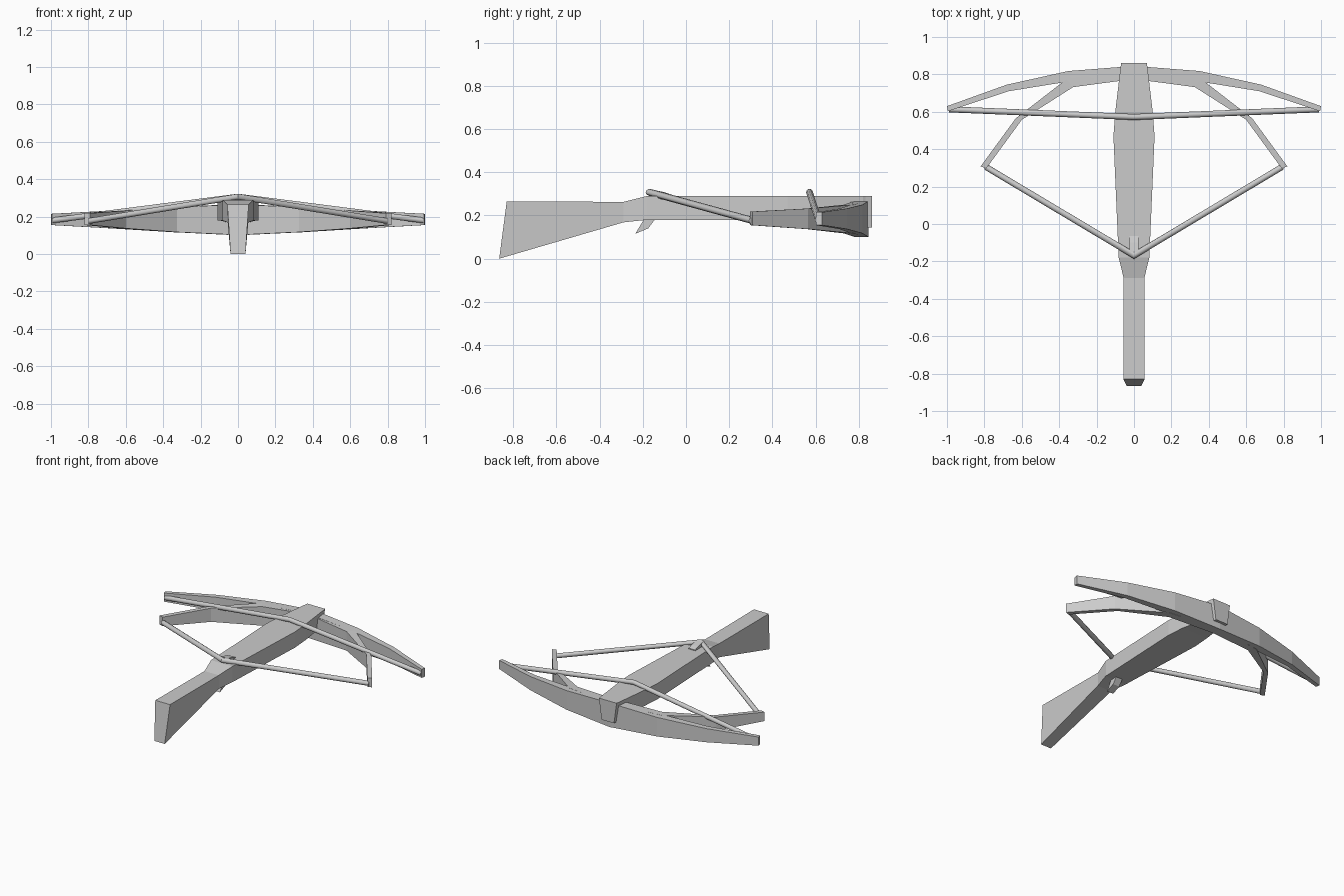
import bpy, bmesh, math

if "Cube" in bpy.data.objects:
    bpy.data.objects.remove(bpy.data.objects["Cube"])


def loft(name, rings):
    """Skin a list of equal-sized vertex rings and cap both ends."""
    bm = bmesh.new()
    vs = [[bm.verts.new(p) for p in r] for r in rings]
    n = len(rings[0])
    for a, b in zip(vs, vs[1:]):
        for i in range(n):
            j = (i + 1) % n
            bm.faces.new((a[i], a[j], b[j], b[i]))
    bm.faces.new(vs[0])
    bm.faces.new(vs[-1])
    bmesh.ops.recalc_face_normals(bm, faces=bm.faces)
    me = bpy.data.meshes.new(name)
    bm.to_mesh(me)
    bm.free()
    ob = bpy.data.objects.new(name, me)
    bpy.context.collection.objects.link(ob)
    return ob


def mirrored(half):
    """Extend rings running from x=0 outwards to the -x side too."""
    return [[(-x, y, z) for x, y, z in r] for r in half[:0:-1]] + half


# Stock: (y bottom, y top, z bottom, z top, half width bottom, half width top)
stations = [
    (-0.865, -0.83, 0.0, 0.265, 0.04, 0.057),
    (-0.29, -0.29, 0.168, 0.263, 0.055, 0.055),
    (-0.18, -0.18, 0.18, 0.29, 0.082, 0.082),
    (0.47, 0.47, 0.18, 0.29, 0.11, 0.11),
    (0.60, 0.60, 0.18, 0.29, 0.10, 0.10),
    (0.82, 0.82, 0.17, 0.29, 0.06, 0.074),
    (0.83, 0.83, 0.145, 0.29, 0.05, 0.073),
    (0.862, 0.862, 0.145, 0.29, 0.048, 0.068),
]
loft("stock", [[(-wb, yb, zb), (wb, yb, zb), (wt, yt, zt), (-wt, yt, zt)]
               for yb, yt, zb, zt, wb, wt in stations])


# Bow limbs: (outer x, outer y, inner x, inner y, z bottom, z top)
def bow(name, pts):
    loft(name, mirrored([[(ox, oy, zb), (ox, oy, zt), (ix, iy, zt), (ix, iy, zb)]
                         for ox, oy, ix, iy, zb, zt in pts]))


bow("bow_relaxed", [
    (0, 0.845, 0, 0.778, 0.10, 0.268),
    (0.35, 0.818, 0.33, 0.765, 0.117, 0.25),
    (0.68, 0.745, 0.67, 0.71, 0.137, 0.232),
    (1.0, 0.63, 0.995, 0.603, 0.155, 0.215)])
bow("bow_drawn", [
    (0, 0.842, 0, 0.775, 0.102, 0.266),
    (0.36, 0.775, 0.325, 0.732, 0.117, 0.25),
    (0.632, 0.565, 0.60, 0.557, 0.137, 0.232),
    (0.82, 0.308, 0.79, 0.297, 0.155, 0.218)])


# Strings: bent round cords from tip to tip
def cord(name, tip, mid, r=0.016, n=10):
    sy = r * math.hypot(1, (tip[1] - mid[1]) / tip[0])
    half = [[(p[0], p[1] + sy * math.cos(2 * math.pi * i / n),
              p[2] + r * math.sin(2 * math.pi * i / n)) for i in range(n)]
            for p in (mid, tip)]
    ob = loft(name, mirrored(half))
    bpy.context.view_layer.objects.active = ob
    ob.select_set(True)
    bpy.ops.object.shade_smooth_by_angle(angle=math.radians(40))
    ob.select_set(False)


cord("string_relaxed", (0.99, 0.613, 0.18), (0, 0.572, 0.307))
cord("string_drawn", (0.80, 0.31, 0.176), (0, -0.168, 0.307))


# Trigger and string catch: side profiles (y, z) given a width
def plate(name, profile, w):
    loft(name, [[(x, y, z) for y, z in profile] for x in (-w, w)])


plate("trigger", [(-0.19, 0.19), (-0.205, 0.165), (-0.235, 0.115),
                  (-0.175, 0.14), (-0.145, 0.18), (-0.145, 0.19)], 0.025)
plate("string_catch", [(-0.15, 0.28), (-0.15, 0.318), (-0.10, 0.308),
                       (-0.065, 0.296), (-0.065, 0.28)], 0.025)
